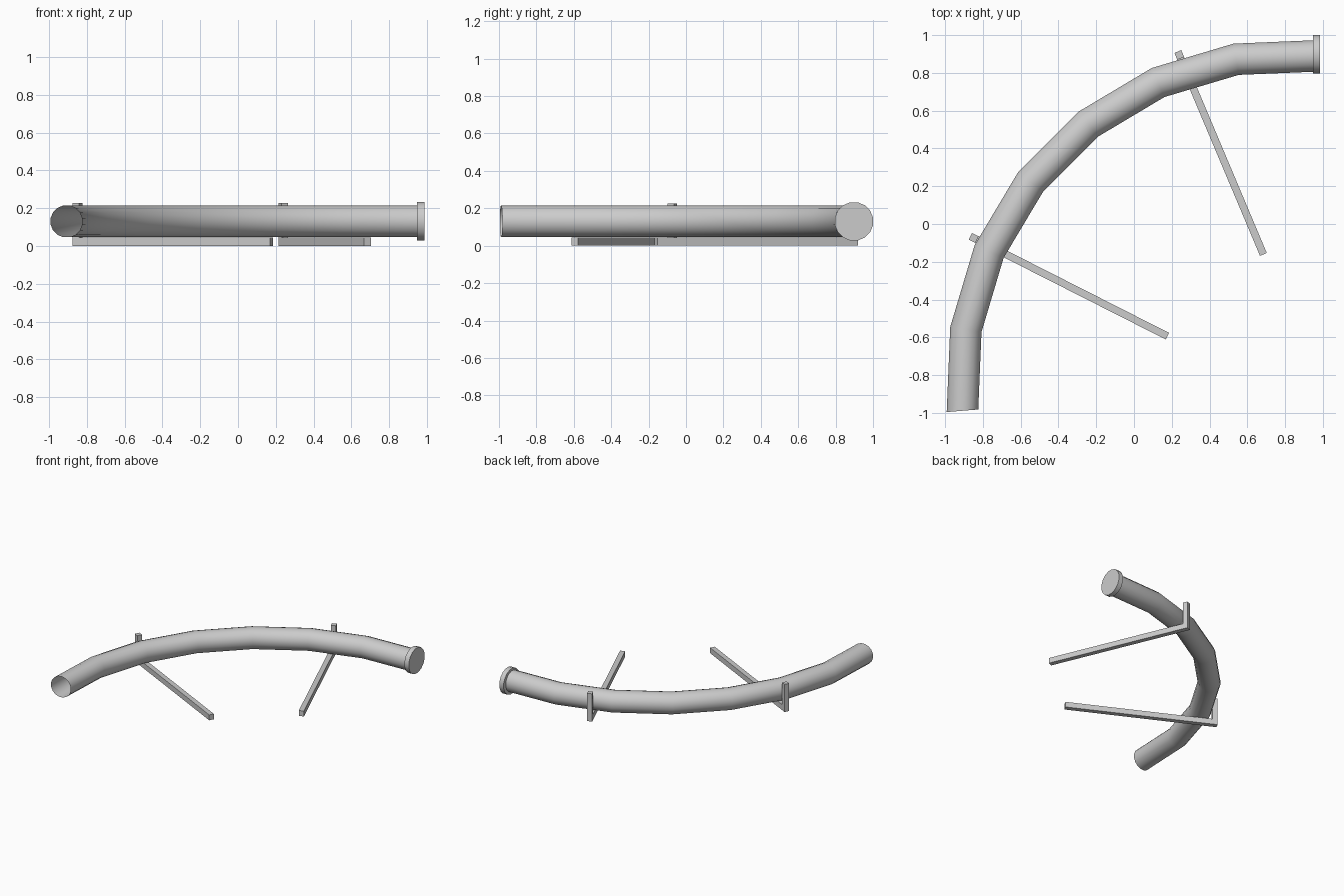
import bpy, bmesh, math
from mathutils import Vector

if "Cube" in bpy.data.objects:
    bpy.data.objects.remove(bpy.data.objects["Cube"])

SIDES = 16
PIPE_Z = 0.13


def make_object(name, bm, smooth=False):
    bmesh.ops.recalc_face_normals(bm, faces=bm.faces)
    mesh = bpy.data.meshes.new(name)
    bm.to_mesh(mesh)
    bm.free()
    obj = bpy.data.objects.new(name, mesh)
    bpy.context.collection.objects.link(obj)
    if smooth:
        bpy.ops.object.select_all(action='DESELECT')
        obj.select_set(True)
        bpy.context.view_layer.objects.active = obj
        bpy.ops.object.shade_smooth_by_angle(angle=math.radians(35))
    return obj


def ring(bm, centre, side, radius):
    # circle spanned by a horizontal side vector and the vertical
    up = Vector((0, 0, 1))
    verts = []
    for i in range(SIDES):
        a = 2 * math.pi * (i + 0.5) / SIDES
        verts.append(bm.verts.new(centre + radius * (math.cos(a) * side + math.sin(a) * up)))
    return verts


def bridge(bm, a, b):
    for i in range(SIDES):
        j = (i + 1) % SIDES
        bm.faces.new((a[i], a[j], b[j], b[i]))


# Curved pipe: seven straight segments along an arc, open-ended
bm = bmesh.new()
arc_centre, arc_radius, segments = Vector((0.828, -0.846, PIPE_Z)), 1.742, 7
rings = []
for k in range(segments + 1):
    phi = math.radians(-4.7 + 99.4 * k / segments)
    out = Vector((-math.cos(phi), math.sin(phi), 0))
    rings.append(ring(bm, arc_centre + arc_radius * out, out, 0.0855))
for a, b in zip(rings, rings[1:]):
    bridge(bm, a, b)
make_object("curved_pipe", bm, True)

# End cap: short wider disc closing the right end
bm = bmesh.new()
discs = [ring(bm, Vector((x, 0.898, PIPE_Z)), Vector((0, 1, 0)), 0.104) for x in (0.947, 0.986)]
bridge(bm, *discs)
for d in discs:
    bm.faces.new(d)
make_object("end_cap", bm, True)


# L-shaped brackets: floor bar under the pipe with an upright on the outside
def bracket(name, outer, inner, width=0.039, bar=0.044, post=0.039, height=0.226):
    start, end = Vector((*outer, 0)), Vector((*inner, 0))
    length = (end - start).length
    along = (end - start).normalized()
    across = Vector((-along.y, along.x, 0))
    profile = [(0, 0), (length, 0), (length, bar), (post, bar), (post, height), (0, height)]
    bm = bmesh.new()
    face = bm.faces.new([bm.verts.new(start + along * u + Vector((0, 0, v)) - across * width / 2)
                         for u, v in profile])
    new = bmesh.ops.extrude_face_region(bm, geom=[face])["geom"]
    bmesh.ops.translate(bm, vec=across * width,
                        verts=[g for g in new if isinstance(g, bmesh.types.BMVert)])
    make_object(name, bm)


bracket("left_bracket", (-0.866, -0.065), (0.177, -0.594))
bracket("right_bracket", (0.232, 0.913), (0.685, -0.161))
